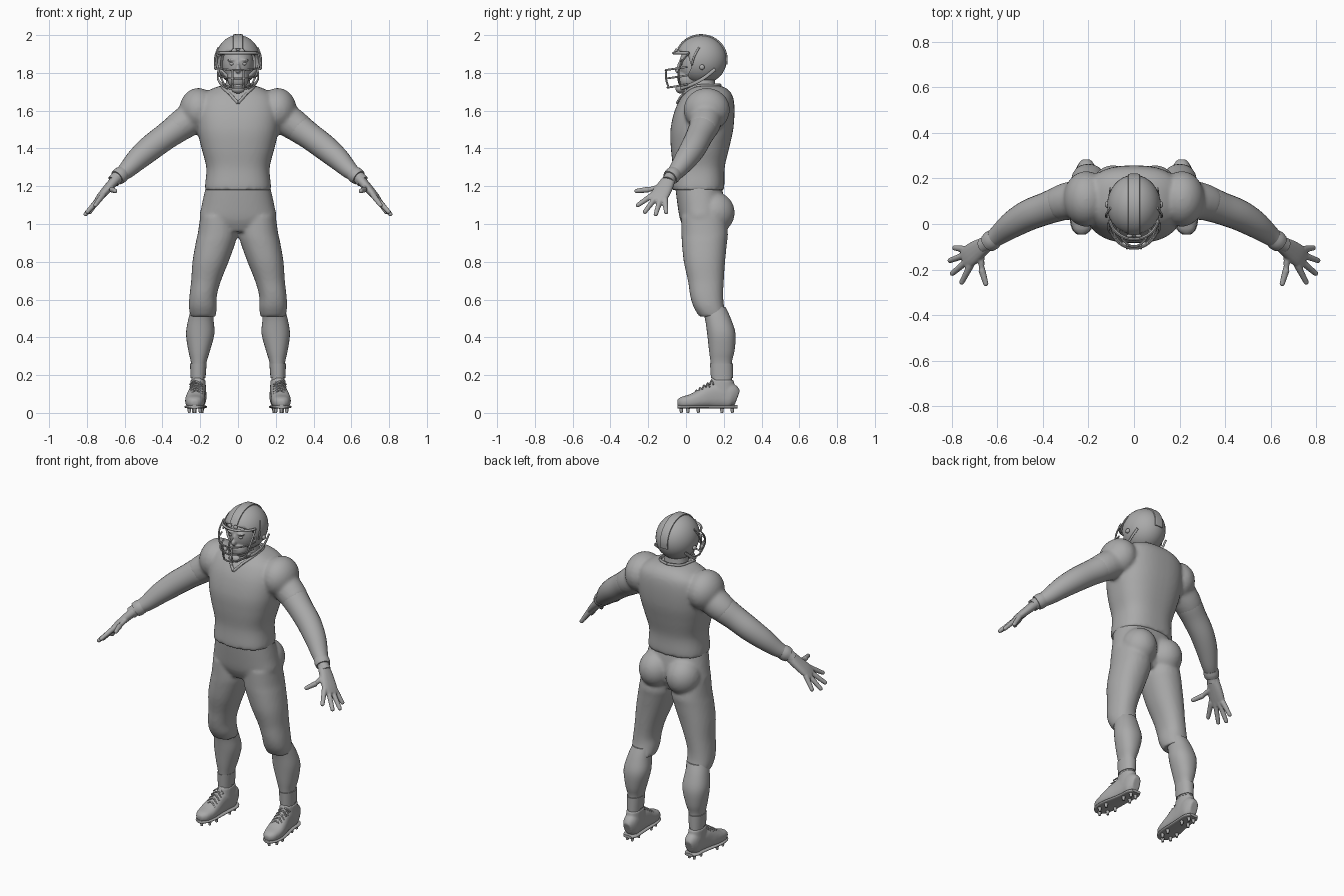
import bpy, bmesh, math
from mathutils import Vector, Matrix

cube = bpy.data.objects.get("Cube")
if cube:
    bpy.data.objects.remove(cube)

GREY = (.4, .4, .4, 1)
grey = bpy.data.materials.new("plain_grey")
grey.use_nodes = True
grey.diffuse_color = GREY
grey.node_tree.nodes["Principled BSDF"].inputs["Base Color"].default_value = GREY
X, Z = Vector((1, 0, 0)), Vector((0, 0, 1))


def blend(rows, steps=4):
    """Smoothly interpolate rows of values."""
    out = []
    for i in range(len(rows) - 1):
        a, b, c, d = (rows[max(0, min(len(rows) - 1, i + k))] for k in (-1, 0, 1, 2))
        for s in range(steps):
            t = s / steps
            out.append([q + t * (r - p) / 2 + t * t * (p - 2.5 * q + 2 * r - w / 2)
                        + t ** 3 * (1.5 * (q - r) + (w - p) / 2)
                        for p, q, r, w in zip(a, b, c, d)])
    return out + [list(rows[-1])]


def loft(bm, rings, power, sides):
    """Skin closed oval rings given as centre and two half axes."""
    loops = []
    for centre, u, v in rings:
        loop = []
        for i in range(sides):
            a = math.tau * i / sides
            c, s = math.cos(a), math.sin(a)
            loop.append(bm.verts.new(centre
                                     + u * math.copysign(abs(c) ** (2 / power), c)
                                     + v * math.copysign(abs(s) ** (2 / power), s)))
        loops.append(loop)
    for a, b in zip(loops, loops[1:]):
        for i in range(sides):
            j = (i + 1) % sides
            bm.faces.new((a[i], a[j], b[j], b[i]))
    bm.faces.new(loops[0])
    bm.faces.new(loops[-1])


def stack(bm, rows, power=2.2, sides=32):
    """Level rings: height, x from, x to, y from, y to."""
    loft(bm, [(Vector(((a + b) / 2, (c + d) / 2, z)), X * ((b - a) / 2),
               Vector((0, (d - c) / 2, 0))) for z, a, b, c, d in blend(rows)], power, sides)


def tube(bm, rows, wide, power=2, sides=16):
    """Rings square to a path: x, y, z, half width, half thickness."""
    rows = blend(rows)
    pts = [Vector(r[:3]) for r in rows]
    rings = []
    for i, r in enumerate(rows):
        t = (pts[min(i + 1, len(pts) - 1)] - pts[max(i - 1, 0)]).normalized()
        u = (wide - t * wide.dot(t)).normalized()
        rings.append((pts[i], u * r[3], t.cross(u) * r[4]))
    loft(bm, rings, power, sides)


def wire(bm, pts, r, wide):
    tube(bm, [(*p, r, r) for p in pts], wide, sides=8)


def ball(bm, centre, size):
    bmesh.ops.create_uvsphere(bm, u_segments=32, v_segments=20, radius=1,
                              matrix=Matrix.Translation(centre) @ Matrix.Diagonal((*size, 1)))


def finish(bm, name, mirror=False, voxel=0, relax=4):
    bmesh.ops.recalc_face_normals(bm, faces=bm.faces)
    mesh = bpy.data.meshes.new(name)
    bm.to_mesh(mesh)
    bm.free()
    mesh.materials.append(grey)
    ob = bpy.data.objects.new(name, mesh)
    bpy.context.collection.objects.link(ob)
    bpy.ops.object.select_all(action='DESELECT')
    ob.select_set(True)
    bpy.context.view_layer.objects.active = ob
    bpy.ops.object.shade_smooth_by_angle(angle=math.radians(45))
    if mirror:
        ob.modifiers.new("mirror", 'MIRROR').use_mirror_merge = False
    if voxel:
        m = ob.modifiers.new("fuse", 'REMESH')
        m.mode, m.voxel_size, m.use_smooth_shade = 'VOXEL', voxel, True
        s = ob.modifiers.new("relax", 'SMOOTH')
        s.factor, s.iterations = .5, relax
    return ob


# Jersey: torso fused with shoulder pads and sleeves
bm = bmesh.new()
stack(bm, [(z, -w, w, a, b) for z, w, a, b in (
    (1.18, .176, -.072, .2), (1.21, .174, -.073, .203), (1.3, .168, -.07, .205),
    (1.4, .193, -.08, .228), (1.5, .215, -.082, .25), (1.6, .22, -.06, .257),
    (1.67, .2, -.025, .25), (1.71, .15, .01, .225), (1.73, .1, .03, .19))], 2.5, 48)
for s in (-1, 1):
    ball(bm, (s * .21, .11, 1.605), (.1, .122, .115))
    tube(bm, [(s * .2, .11, 1.59, .09, .09), (s * .29, .1, 1.53, .083, .083),
              (s * .34, .085, 1.495, .075, .075)], Z, sides=24)
finish(bm, "jersey", voxel=.01, relax=6)

# Collar with a V at the front
bm = bmesh.new()
wire(bm, [(0, -.046, 1.64), (.045, -.012, 1.69), (.085, .05, 1.728),
          (.07, .15, 1.735), (0, .18, 1.735)], .008, Vector((.3, .2, 1)))
finish(bm, "collar", True)

# Arms and wristbands
bm = bmesh.new()
tube(bm, [(x, y, z, r, r) for x, y, z, r in (
    (.25, .11, 1.56, .07), (.31, .095, 1.515, .077), (.38, .07, 1.465, .071),
    (.46, .04, 1.405, .068), (.53, 0, 1.345, .06), (.59, -.045, 1.285, .046),
    (.635, -.08, 1.25, .034), (.66, -.095, 1.225, .034))], Z, sides=24)
finish(bm, "arms", True)
bm = bmesh.new()
tube(bm, [(.61, -.06, 1.268, .041, .041), (.625, -.072, 1.257, .044, .044),
          (.64, -.084, 1.245, .041, .041)], Z, sides=24)
finish(bm, "wristbands", True)

# Hands: palm, four fingers and thumb
bm = bmesh.new()
across = Vector((-.35, -.9, .3)).normalized()
tube(bm, [(.64, -.085, 1.245, .032, .026), (.68, -.11, 1.2, .044, .024),
          (.72, -.138, 1.155, .05, .02), (.745, -.155, 1.125, .044, .014)], across, 2.4)
knuckle = Vector((.728, -.145, 1.142))
tips = ((.755, -.255, 1.1), (.797, -.217, 1.065), (.807, -.16, 1.052), (.786, -.105, 1.062))
fingers = [(knuckle + across * (.037 - .025 * i), Vector(t)) for i, t in enumerate(tips)]
fingers += [(Vector((.672, -.115, 1.2)), Vector((.668, -.2, 1.182))),
            (Vector((.668, -.2, 1.182)), Vector((.65, -.262, 1.175)))]
for base, tip in fingers:
    tube(bm, [(*base, .016, .016), (*tip, .012, .012)], Vector((.5, .2, 1)))
    ball(bm, tip, (.012,) * 3)
finish(bm, "hands", True, .005, 3)

# Trousers: hips, seat and legs to the knee
bm = bmesh.new()
stack(bm, [(1.22, -.165, .165, -.06, .185), (1.1, -.192, .192, -.045, .205),
           (1.02, -.2, .2, -.03, .195), (.96, -.13, .13, 0, .17)], 2.3, 40)
for s in (-1, 1):
    ball(bm, (s * .092, .15, 1.06), (.1, .108, .11))
    stack(bm, [(z, *sorted((s * a, s * b)), c, d) for z, a, b, c, d in (
        (1.04, .01, .2, -.025, .21), (.95, .004, .213, -.024, .222),
        (.9, .014, .224, -.022, .217), (.8, .05, .241, -.012, .207),
        (.7, .09, .248, .01, .2), (.62, .112, .257, .022, .197),
        (.56, .112, .26, .04, .203), (.51, .118, .252, .07, .22))])
finish(bm, "trousers", voxel=.01, relax=5)

# Socks, calf to ankle, with a band above the shoe
bm = bmesh.new()
stack(bm, [(.56, .13, .245, .08, .21), (.5, .13, .262, .1, .237), (.42, .125, .275, .112, .262),
           (.33, .148, .263, .122, .257), (.27, .166, .25, .13, .243),
           (.2, .176, .247, .137, .243), (.13, .176, .247, .137, .243)])
stack(bm, [(.185, .172, .251, .132, .248), (.262, .166, .254, .127, .248)])
finish(bm, "socks", True)

# Shoes: upper with ankle cuff and tongue
shape = [(.23, -.046, .053, .016, .016), (.23, -.022, .055, .04, .03), (.228, .03, .062, .052, .038),
         (.224, .08, .075, .051, .05), (.218, .13, .089, .046, .064), (.212, .19, .093, .043, .068),
         (.21, .24, .09, .042, .065), (.21, .272, .08, .025, .04)]
bm = bmesh.new()
tube(bm, shape, X, 2.5, 28)
stack(bm, [(.1, .168, .256, .11, .262), (.175, .172, .252, .13, .252)])
ball(bm, (.214, .145, .168), (.026, .012, .024))
finish(bm, "shoes", True, .006, 4)

# Soles, laces and studs
bm = bmesh.new()
tube(bm, [(x, y, .032, w + .003, .009) for x, y, z, w, h in shape], X, 3, 28)
finish(bm, "soles", True)
bm = bmesh.new()
for i in range(5):
    y, z = .055 + .02 * i, .112 + .013 * i
    for turn in (-.01, .01):
        wire(bm, [(.188, y + turn, z - .014), (.222, y, z + .008), (.256, y - turn, z - .014)],
             .004, Z)
finish(bm, "laces", True)
bm = bmesh.new()
for x, y in ((.23, -.025), (.2, .01), (.258, .01), (.192, .065), (.258, .065),
             (.19, .19), (.235, .19), (.195, .245), (.228, .245)):
    bmesh.ops.create_cone(bm, cap_ends=True, segments=12, radius1=.007, radius2=.011,
                          depth=.03, matrix=Matrix.Translation((x, y, .015)))
finish(bm, "studs", True)

# Head and neck with simple features
bm = bmesh.new()
ball(bm, (0, .065, 1.845), (.083, .1, .115))
ball(bm, (0, .01, 1.765), (.055, .055, .055))
stack(bm, [(1.66, -.08, .08, .02, .17), (1.74, -.066, .066, .03, .155), (1.8, -.06, .06, .03, .15)])
ball(bm, (0, -.04, 1.815), (.014, .02, .018))
ball(bm, (0, -.032, 1.832), (.009, .015, .03))
ball(bm, (0, -.036, 1.775), (.026, .012, .01))
for s in (-1, 1):
    ball(bm, (s * .032, -.024, 1.868), (.026, .012, .008))
finish(bm, "head", voxel=.005, relax=3)
bm = bmesh.new()
ball(bm, (.031, -.021, 1.848), (.014, .01, .009))
finish(bm, "eyes", True)

# Helmet shell, opened at the face and underside
centre, size = Vector((0, .08, 1.87)), Vector((.118, .136, .13))
bm = bmesh.new()
ball(bm, centre, size)
helmet = finish(bm, "helmet")
bm = bmesh.new()
outline = [(-.3, 1.93), (-.04, 1.918), (.012, 1.89), (.03, 1.83), (.01, 1.79), (.02, 1.762),
           (.1, 1.75), (.3, 1.775), (.3, 1.6), (-.3, 1.6)]
side = bm.faces.new([bm.verts.new((-.3, y, z)) for y, z in outline])
move = bmesh.ops.extrude_face_region(bm, geom=[side])
bmesh.ops.translate(bm, vec=X * .6, verts=[v for v in move["geom"] if isinstance(v, bmesh.types.BMVert)])
cutter = finish(bm, "helmet_cutter")
cutter.hide_render = True
shell = helmet.modifiers.new("shell", 'SOLIDIFY')
shell.thickness = .012
cut = helmet.modifiers.new("cut", 'BOOLEAN')
cut.object, cut.solver = cutter, 'EXACT'
bpy.context.view_layer.objects.active = helmet
for name in ("shell", "cut"):
    bpy.ops.object.modifier_apply(modifier=name)
bpy.data.objects.remove(cutter)

# Raised ridge over the crown
bm = bmesh.new()
arc = [math.radians(a) for a in range(26, 206, 15)]
tube(bm, [(0, centre.y - size.y * math.cos(a), centre.z + size.z * math.sin(a), .026, .005)
          for a in arc], X, 4)
finish(bm, "helmet_ridge")

# Face guard bars
bm = bmesh.new()
for z, w, d in ((1.815, .116, .138), (1.77, .104, .136), (1.722, .078, .128)):
    wire(bm, [(w * math.sin(a), .03 - d * math.cos(a), z + .02 * (1 - math.cos(a)))
              for a in (math.radians(k) for k in range(-80, 81, 20))], .005, Z)
wire(bm, [(.112 * math.sin(a), .045 - .112 * math.cos(a), 1.905)
          for a in (math.radians(k) for k in range(-75, 76, 25))], .007, Z)
for s in (-1, 1):
    wire(bm, [(s * .03, -.104, 1.817), (s * .03, -.106, 1.77), (s * .028, -.092, 1.722)], .005, X)
    wire(bm, [(s * .108, .016, 1.905), (s * .112, -.02, 1.86), (s * .1, -.04, 1.8),
              (s * .07, -.03, 1.73)], .005, X)
    wire(bm, [(s * .103, .07, 1.935), (s * .12, .045, 1.89), (s * .121, .03, 1.84)], .005, X)
    ball(bm, (s * .118, .085, 1.83), (.01, .014, .014))
    ball(bm, (s * .02, -.052, 1.918), (.014, .008, .012))
finish(bm, "face_guard")

# Chin strap and cup
bm = bmesh.new()
for s in (-1, 1):
    tube(bm, [(s * .109, .16, 1.82), (s * .118, .09, 1.77), (s * .09, .02, 1.735),
              (s * .02, -.038, 1.715)] and
         [(s * .104, .155, 1.82, .009, .004), (s * .107, .09, 1.77, .009, .004),
          (s * .08, .02, 1.735, .009, .004), (s * .02, -.038, 1.715, .009, .004)], Z)
ball(bm, (0, -.03, 1.715), (.036, .025, .024))
finish(bm, "chin_strap")
